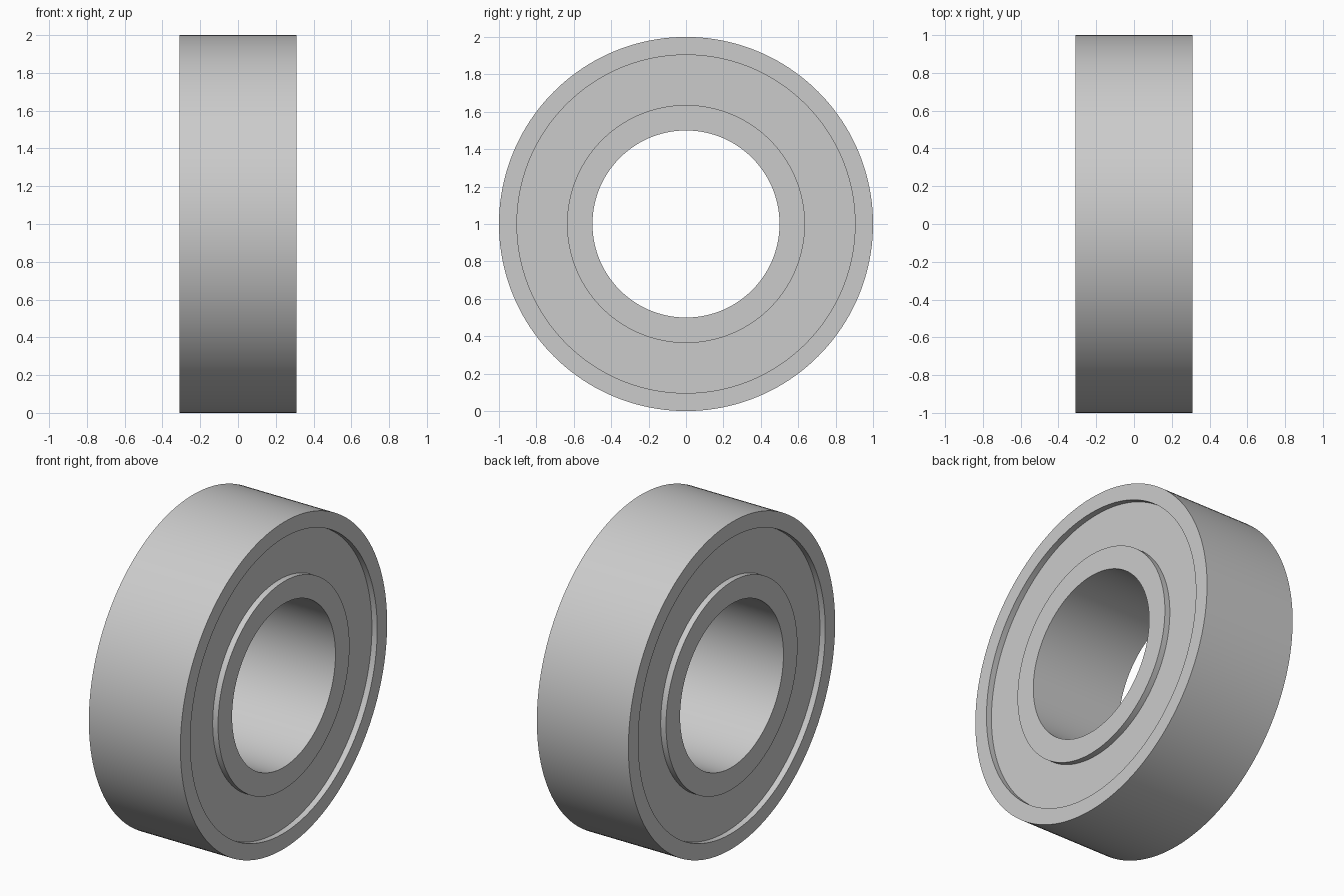
import bpy
import bmesh
from math import cos, sin, tau

SEGMENTS = 160
HALF_WIDTH = 0.31
RECESS = 0.036
CENTRE_Z = 1.0

cube = bpy.data.objects.get("Cube")
if cube:
    bpy.data.objects.remove(cube, do_unlink=True)

# Single steel colour
steel = bpy.data.materials.new("steel_grey")
steel.use_nodes = True
colour = (0.6, 0.6, 0.6, 1)
steel.diffuse_color = colour
steel.node_tree.nodes["Principled BSDF"].inputs["Base Color"].default_value = colour


def ring(name, inner, outer, half_width):
    """Revolve a rectangular section around the x axis."""
    section = [(-half_width, outer), (half_width, outer),
               (half_width, inner), (-half_width, inner)]
    bm = bmesh.new()
    loops = []
    for i in range(SEGMENTS):
        a = tau * i / SEGMENTS
        loops.append([bm.verts.new((x, r * cos(a), r * sin(a))) for x, r in section])
    for i, here in enumerate(loops):
        after = loops[(i + 1) % SEGMENTS]
        for j in range(len(section)):
            k = (j + 1) % len(section)
            bm.faces.new((here[j], here[k], after[k], after[j]))
    bmesh.ops.recalc_face_normals(bm, faces=bm.faces[:])
    mesh = bpy.data.meshes.new(name)
    bm.to_mesh(mesh)
    bm.free()
    mesh.materials.append(steel)
    obj = bpy.data.objects.new(name, mesh)
    obj.location.z = CENTRE_Z
    bpy.context.collection.objects.link(obj)
    # Smooth round walls with crisp rims
    bpy.ops.object.select_all(action="DESELECT")
    obj.select_set(True)
    bpy.context.view_layer.objects.active = obj
    bpy.ops.object.shade_smooth_by_angle()
    return obj


# Outer race, inner race and the recessed shield seated between them
ring("outer_race", 0.904, 1.0, HALF_WIDTH)
ring("inner_race", 0.5, 0.636, HALF_WIDTH)
ring("shield", 0.62, 0.92, HALF_WIDTH - RECESS)
